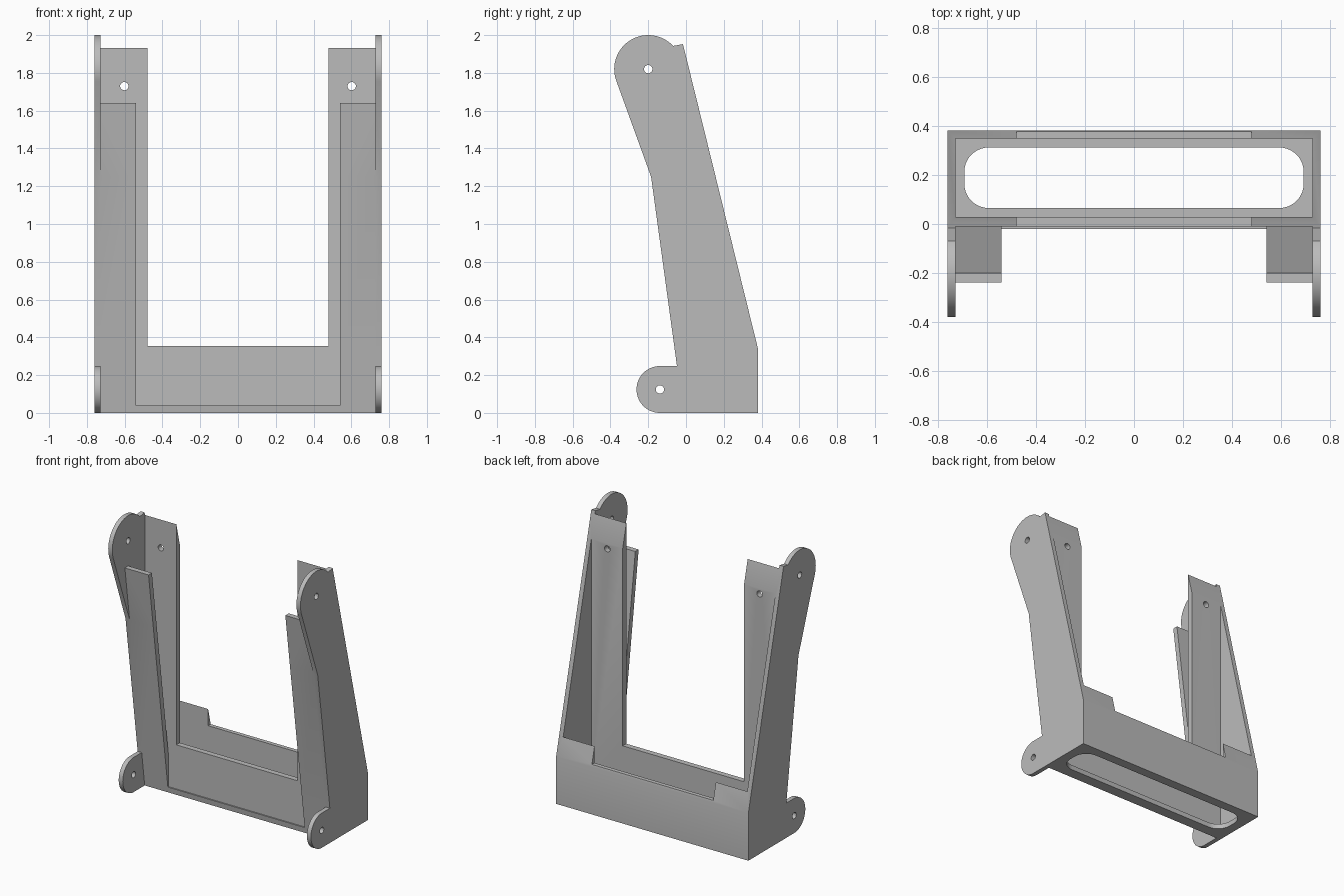
import bpy, bmesh
from math import cos, sin, radians

if "Cube" in bpy.data.objects:
    bpy.data.objects.remove(bpy.data.objects["Cube"], do_unlink=True)

grey = bpy.data.materials.new("plain grey")
grey.use_nodes = True
grey.diffuse_color = (0.5, 0.5, 0.5, 1)
grey.node_tree.nodes["Principled BSDF"].inputs["Base Color"].default_value = (0.5, 0.5, 0.5, 1)

AXES = {"x": lambda a, b, d: (d, a, b),
        "y": lambda a, b, d: (a, d, b),
        "z": lambda a, b, d: (a, b, d)}


def prism(name, outline, axis, lo, hi):
    """Extrude a closed 2D outline along an axis."""
    bm = bmesh.new()
    place = AXES[axis]
    face = bm.faces.new([bm.verts.new(place(a, b, lo)) for a, b in outline])
    ext = bmesh.ops.extrude_face_region(bm, geom=[face])
    moved = [v for v in ext["geom"] if isinstance(v, bmesh.types.BMVert)]
    bmesh.ops.translate(bm, verts=moved, vec=place(0, 0, hi - lo))
    bmesh.ops.recalc_face_normals(bm, faces=bm.faces)
    mesh = bpy.data.meshes.new(name)
    bm.to_mesh(mesh)
    bm.free()
    mesh.materials.append(grey)
    obj = bpy.data.objects.new(name, mesh)
    bpy.context.collection.objects.link(obj)
    return obj


def arc(a, b, r, start, end, steps):
    angles = [radians(start + (end - start) * i / steps) for i in range(steps + 1)]
    return [(a + r * cos(t), b + r * sin(t)) for t in angles]


def circle(a, b, r=0.022):
    return arc(a, b, r, 0, 345, 23)


def rect(a0, b0, a1, b1):
    return [(a0, b0), (a1, b0), (a1, b1), (a0, b1)]


def lean(z):
    """Depth of the forward-leaning front edge at height z."""
    return -0.014 - 0.1366 * z


OUT, INNER, ARM, GAP = 0.76, 0.728, 0.541, 0.48
PANEL, BACK, TOP = -0.011, 0.381, 2.3
EAR, LUG = (-0.2, 1.82), (-0.138, 0.124)

# Full-width body with the side silhouette: base, slanted back, upper ear, lower lug
side = [(BACK, 0), (BACK, 0.34), (-0.016, 1.952)]
side += arc(*EAR, 0.18, 43, 201.5, 36)
side += [(lean(1.25), 1.25), (lean(0.248), 0.248)]
side += arc(*LUG, 0.124, 90, 270, 28)
body = prism("bracket_frame", side, "x", -OUT, OUT)

# Slot with rounded ends in the floor
slot = []
for cx, cy, start in ((0.592, 0.212, 0), (-0.592, 0.212, 90),
                      (-0.592, 0.165, 180), (0.592, 0.165, 270)):
    slot += arc(cx, cy, 0.1, start, start + 90, 10)

# Wedge of space between each leaning arm and the upright panel
arm_back = 0.038
wedge_z = (arm_back - 0.014 - PANEL) / 0.1366
wedge = [(PANEL, wedge_z), (lean(1.64) + arm_back, 1.64), (-0.6, 1.64),
         (-0.6, TOP), (PANEL, TOP)]
# Space between the two ears and between the two lugs
ear_gap = [(lean(1.25), 1.25), (lean(1.7), 1.7), (-0.6, 1.7), (-0.6, 1.0)]
lug_gap = [(lean(-0.1), -0.1), (lean(0.248), 0.248), (-0.6, 0.5), (-0.6, -0.1)]

cutters = [
    prism("inner_cavity", rect(0.029, 0.035, 0.348, TOP), "x", -INNER, INNER),
    prism("middle_opening", rect(-GAP, 0.355, GAP, TOP), "y", -0.8, 0.8),
    prism("floor_slot", slot, "z", -0.1, 0.2),
    prism("arm_wedge", wedge, "x", -INNER, INNER),
    prism("ear_gap", ear_gap, "x", -INNER, INNER),
    prism("lug_gap", lug_gap, "x", -INNER, INNER),
    prism("arm_gap", rect(-0.7, 0.04, PANEL, TOP), "x", -ARM, ARM),
    prism("ear_hole", circle(*EAR), "x", -1, 1),
    prism("lug_hole", circle(*LUG), "x", -1, 1),
    prism("right_panel_hole", circle(-0.602, 1.73), "y", -0.1, 0.1),
    prism("left_panel_hole", circle(0.602, 1.73), "y", -0.1, 0.1),
]
for cutter in cutters:
    cutter.hide_render = True
    mod = body.modifiers.new(cutter.name, "BOOLEAN")
    mod.operation = "DIFFERENCE"
    mod.solver = "EXACT"
    mod.object = cutter

# Bake the cuts and drop the helpers
bpy.context.view_layer.update()
deps = bpy.context.evaluated_depsgraph_get()
baked = bpy.data.meshes.new_from_object(body.evaluated_get(deps))
body.modifiers.clear()
body.data = baked
for cutter in cutters:
    bpy.data.objects.remove(cutter, do_unlink=True)

# Smooth the rounded ends, keep the plate edges crisp
bpy.ops.object.select_all(action="DESELECT")
body.select_set(True)
bpy.context.view_layer.objects.active = body
bpy.ops.object.shade_smooth_by_angle(angle=radians(20))
